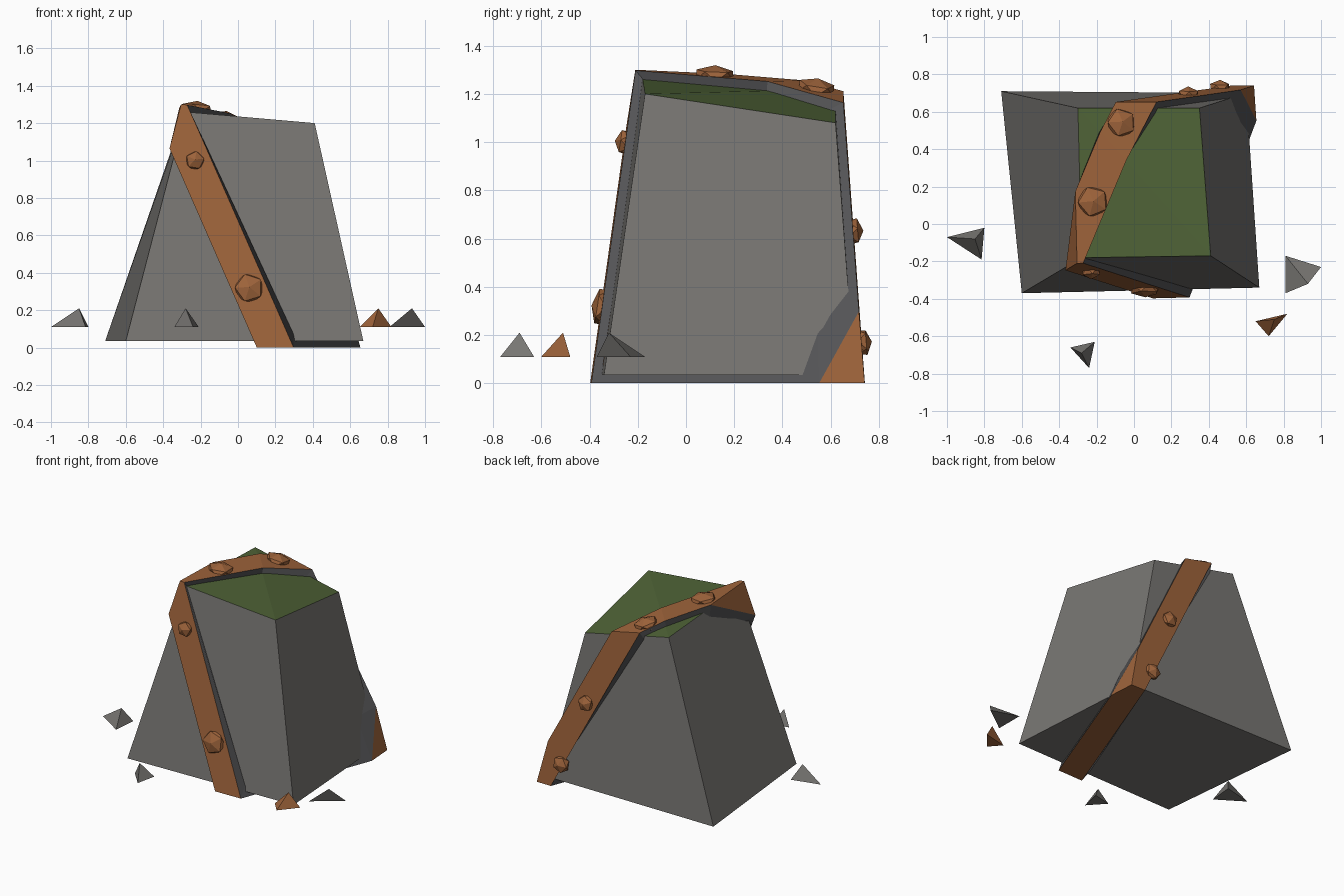
import bpy, bmesh, random
from mathutils import Vector, Matrix
from mathutils.bvhtree import BVHTree

if "Cube" in bpy.data.objects:
    bpy.data.objects.remove(bpy.data.objects["Cube"])

random.seed(4)


def material(name, rgb):
    m = bpy.data.materials.new(name)
    m.diffuse_color = (*rgb, 1)
    m.use_nodes = True
    m.node_tree.nodes["Principled BSDF"].inputs["Base Color"].default_value = m.diffuse_color
    return m


STONE = material("stone grey", (0.185, 0.178, 0.168))
MOSS = material("moss green", (0.078, 0.125, 0.038))
RUST = material("rust brown", (0.34, 0.125, 0.043))
DARK = material("dark grey", (0.088, 0.088, 0.092))


def add_object(name, bm, *mats):
    me = bpy.data.meshes.new(name)
    bm.to_mesh(me)
    for m in mats:
        me.materials.append(m)
    ob = bpy.data.objects.new(name, me)
    bpy.context.collection.objects.link(ob)
    return ob


# Tapered block corners: front left, front right, back right, back left
BOTTOM = [(-0.60, -0.37, 0.035), (0.67, -0.34, 0.035), (0.60, 0.70, 0.035), (-0.71, 0.71, 0.035)]
TOP = [(-0.28, -0.18, 1.26), (0.41, -0.17, 1.20), (0.35, 0.62, 1.08), (-0.30, 0.62, 1.22)]


def block():
    bm = bmesh.new()
    b = [bm.verts.new(p) for p in BOTTOM]
    t = [bm.verts.new(p) for p in TOP]
    bm.faces.new(b[::-1])
    for i in range(4):
        j = (i + 1) % 4
        bm.faces.new((b[i], b[j], t[j], t[i]))
    # folded top, split from back left to front right
    for tri in ((0, 1, 3), (1, 2, 3)):
        bm.faces.new([t[i] for i in tri]).material_index = 1
    bm.normal_update()
    return bm


# Boulder with a mossy top
bm = block()
add_object("boulder", bm, STONE, MOSS)
bm.free()

# Slanted strap: the inflated block surface kept between two parallel planes
bm = block()
for f in bm.faces:
    f.material_index = 0
offsets = [(v, v.normal * v.calc_shell_factor() * 0.036) for v in bm.verts]
for v, off in offsets:
    v.co += off
n = Vector((1.096, -0.415, 0.539))
for point, side in (((0.30, -0.385, 0), n), ((0.105, -0.385, 0), -n)):
    bmesh.ops.bisect_plane(bm, geom=bm.verts[:] + bm.edges[:] + bm.faces[:],
                           plane_co=point, plane_no=side, clear_outer=True)
bm.normal_update()
strap = add_object("strap", bm, RUST, DARK)
tree = BVHTree.FromBMesh(bm)
bm.free()
sol = strap.modifiers.new("thickness", 'SOLIDIFY')
sol.thickness = 0.045
sol.offset = -1
sol.use_even_offset = True
sol.material_offset_rim = 1

# Faceted studs sitting on the strap
STUDS = [((-0.23, -0.26, 1.00), 0.055), ((0.06, -0.37, 0.32), 0.085),
         ((-0.22, 0.12, 1.28), 0.09), ((-0.07, 0.54, 1.22), 0.085),
         ((0.29, 0.70, 0.63), 0.06), ((0.46, 0.74, 0.17), 0.06)]
for pos, r in STUDS:
    loc, normal, _, _ = tree.find_nearest(Vector(pos))
    bm = bmesh.new()
    bmesh.ops.create_icosphere(bm, subdivisions=1, radius=1)
    m = (Matrix.Translation(loc) @ normal.to_track_quat('Z', 'Y').to_matrix().to_4x4()
         @ Matrix.Rotation(random.uniform(0, 6), 4, 'Z') @ Matrix.Diagonal((r, r, 0.042, 1)))
    bm.transform(m)
    add_object("stud", bm, RUST)
    bm.free()

# Loose pyramid shards: base triangle, then apex
SHARDS = [([(-1.0, -0.07), (-0.815, -0.19), (-0.80, -0.02)], (-0.85, -0.08), STONE),
          ([(0.81, -0.17), (0.81, -0.37), (1.0, -0.23)], (0.93, -0.32), STONE),
          ([(0.65, -0.52), (0.72, -0.60), (0.82, -0.48)], (0.75, -0.51), RUST),
          ([(-0.34, -0.66), (-0.24, -0.77), (-0.21, -0.63)], (-0.28, -0.69), STONE)]
for base, apex, mat in SHARDS:
    bm = bmesh.new()
    b = [bm.verts.new((x, y, 0.11)) for x, y in base]
    a = bm.verts.new((*apex, 0.21))
    bm.faces.new(b[::-1])
    for i in range(3):
        bm.faces.new((b[i], b[(i + 1) % 3], a))
    bmesh.ops.recalc_face_normals(bm, faces=bm.faces[:])
    add_object("shard", bm, mat)
    bm.free()
